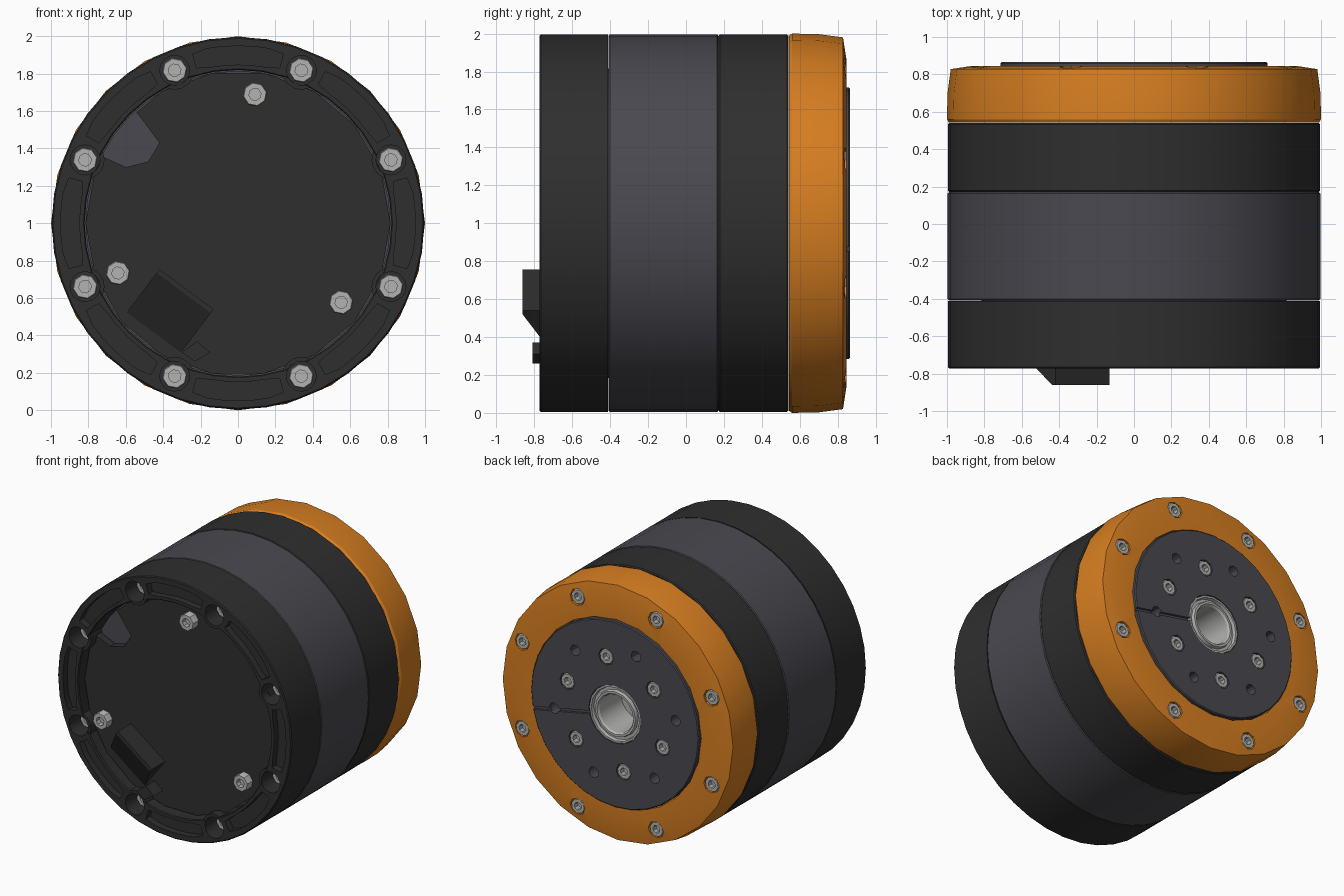
import bpy, bmesh
from math import cos, sin, radians, pi
from mathutils import Vector

if "Cube" in bpy.data.objects:
    bpy.data.objects.remove(bpy.data.objects["Cube"])


def material(name, r, g, b):
    m = bpy.data.materials.new(name)
    m.diffuse_color = (r, g, b, 1)
    m.use_nodes = True
    m.node_tree.nodes["Principled BSDF"].inputs["Base Color"].default_value = m.diffuse_color
    return m


BLACK = material("black", 0.028, 0.028, 0.028)
SLATE = material("slate", 0.068, 0.066, 0.08)
ORANGE = material("orange", 0.68, 0.21, 0.015)
STEEL = material("steel", 0.45, 0.45, 0.44)


def finish(name, bm, mat):
    bmesh.ops.remove_doubles(bm, verts=bm.verts, dist=1e-5)
    bmesh.ops.recalc_face_normals(bm, faces=bm.faces)
    me = bpy.data.meshes.new(name)
    bm.to_mesh(me)
    bm.free()
    ob = bpy.data.objects.new(name, me)
    bpy.context.collection.objects.link(ob)
    if mat:
        me.materials.append(mat)
    return ob


def lathe(name, profile, mat=None, n=32, x=0, z=1, phase=0):
    """Closed (radius, y) profile turned about an axis parallel to y."""
    bm = bmesh.new()
    rings = []
    for i in range(n):
        a = 2 * pi * i / n + phase
        rings.append([bm.verts.new((x + r * cos(a), y, z + r * sin(a))) for r, y in profile])
    k = len(profile)
    for i in range(n):
        p, q = rings[i], rings[(i + 1) % n]
        for j in range(k):
            l = (j + 1) % k
            if profile[j][0] == 0 and profile[l][0] == 0:
                continue
            if profile[j][0] == 0:
                bm.faces.new((p[j], p[l], q[l]))
            elif profile[l][0] == 0:
                bm.faces.new((p[j], p[l], q[j]))
            else:
                bm.faces.new((p[j], p[l], q[l], q[j]))
    return finish(name, bm, mat)


def rod(name, x, z, r, y0, y1, mat=None, n=16):
    return lathe(name, [(0, y0), (r, y0), (r, y1), (0, y1)], mat, n, x, z)


def prism(name, pts, y0, y1, mat=None):
    """Outline in x, z extruded along y."""
    bm = bmesh.new()
    a = [bm.verts.new((x, y0, z)) for x, z in pts]
    b = [bm.verts.new((x, y1, z)) for x, z in pts]
    bm.faces.new(a)
    bm.faces.new(b[::-1])
    for i in range(len(pts)):
        j = (i + 1) % len(pts)
        bm.faces.new((a[i], a[j], b[j], b[i]))
    return finish(name, bm, mat)


def combine(target, tools, op='DIFFERENCE'):
    bpy.context.view_layer.objects.active = target
    for t in tools:
        t.hide_render = True
        m = target.modifiers.new("bool", 'BOOLEAN')
        m.operation, m.solver, m.object = op, 'EXACT', t
        bpy.ops.object.modifier_apply(modifier=m.name)
        bpy.data.objects.remove(t)


def polar(r, deg):
    a = radians(deg)
    return r * cos(a), 1 + r * sin(a)


def screw(name, x, z, r, top, d, height=0.07):
    """Socket head; d is the side it faces along y."""
    s = 0.5 * r
    return lathe(name, [(0, top - d * 0.04), (s, top - d * 0.04), (s, top),
                        (r * 0.92, top), (r, top - d * 0.012),
                        (r, top - d * height), (0, top - d * height)], STEEL, 8, x, z, 0.2)


EIGHT = [22.5 + 45 * i for i in range(8)]

# front housing ring with screw bosses, counterbores and shallow pockets
ring = lathe("front_housing", [(0.82, -0.765), (0.826, -0.772), (0.988, -0.772), (0.995, -0.765),
                               (0.995, -0.412), (0.82, -0.412)], BLACK, 40)
combine(ring, [rod("boss", *polar(0.885, a), 0.104, -0.768, -0.43) for a in EIGHT], 'UNION')
combine(ring, [rod("bore", *polar(0.885, a), 0.08, -0.9, -0.6) for a in EIGHT])
pockets = []
for i in range(8):
    arc = [45 * i + t for t in (-15, -10, -5, 0, 5, 10, 15)]
    outline = [polar(0.935, arc[0])] + [polar(0.948, a) for a in arc[1:-1]] + [polar(0.935, arc[-1])]
    outline += [polar(0.86, arc[-1])] + [polar(0.848, a) for a in arc[-2:0:-1]] + [polar(0.86, arc[0])]
    pockets.append(prism("pocket", outline, -0.9, -0.72))
combine(ring, pockets)

# middle and rear body sections
lathe("middle_housing", [(0, -0.63), (0.815, -0.63), (0.815, -0.408), (0.99, -0.408), (0.996, -0.402),
                         (0.996, 0.164), (0.99, 0.17), (0, 0.17)], SLATE, 40)
lathe("rear_housing", [(0, 0.17), (0.988, 0.17), (0.995, 0.178), (0.995, 0.532),
                       (0.988, 0.54), (0, 0.54)], BLACK, 40)

# recessed cover with a cable notch
cover = lathe("front_cover", [(0, -0.70), (0.815, -0.70), (0.815, -0.64), (0, -0.64)], BLACK, 18)
combine(cover, [prism("notch", [(-0.54, 1.59), (-0.42, 1.43), (-0.48, 1.33), (-0.6, 1.30),
                                (-0.73, 1.36), (-0.9, 1.5), (-0.7, 1.75)], -0.8, -0.6)])

# wedge shaped connector on the cover
A, B, v = Vector((-0.42, 0.755)), Vector((-0.13, 0.54)), Vector((-0.604, -0.797))
bm = bmesh.new()
for p in (A, B):
    for s, y in ((0, -0.862), (0.025, -0.862), (0.29, -0.70), (0.29, -0.68), (0, -0.68)):
        q = p + v * s
        bm.verts.new((q.x, y, q.y))
bmesh.ops.convex_hull(bm, input=bm.verts)
finish("connector", bm, BLACK)
prism("small_connector", [(-0.22, 0.37), (-0.15, 0.31), (-0.23, 0.26), (-0.30, 0.31)], -0.81, -0.66, BLACK)

# front screws
for i, a in enumerate(EIGHT):
    screw(f"front_ring_screw_{i + 1}", *polar(0.885, a), 0.068, -0.66, -1, 0.065)
for i in range(3):
    screw(f"cover_screw_{i + 1}", *polar(0.695, 82.5 + 120 * i), 0.066, -0.76, -1)

# orange rear flange with sunken screws
flange = lathe("rear_flange", [(0.722, 0.543), (0.99, 0.543), (1.0, 0.56), (0.997, 0.70), (0.98, 0.828),
                               (0.87, 0.845), (0.722, 0.845)], ORANGE, 24)
combine(flange, [rod("bore", *polar(0.872, a), 0.064, 0.77, 0.95, n=8) for a in EIGHT])
for i, a in enumerate(EIGHT):
    screw(f"flange_screw_{i + 1}", *polar(0.872, a), 0.06, 0.838, 1)

# output disc with index groove, tapped holes and screws
disc = lathe("output_disc", [(0.22, 0.545), (0.715, 0.545), (0.715, 0.858), (0.708, 0.865),
                             (0.22, 0.865)], SLATE, 32)
SIX = [60 * i for i in range(6)]
combine(disc, [rod("hole", *polar(0.525, a - 10), 0.04, 0.75, 0.95, n=12) for a in SIX])
combine(disc, [rod("bore", *polar(0.43, a + 20), 0.064, 0.79, 0.95, n=8) for a in SIX])
u = Vector((cos(radians(-11)), sin(radians(-11))))
w = Vector((-u.y, u.x)) * 0.012
groove = [(p.x, 1 + p.y) for p in (u * 0.2 - w, u * 0.75 - w, u * 0.75 + w, u * 0.2 + w)]
combine(disc, [prism("groove", groove, 0.845, 0.95)])
for i, a in enumerate(SIX):
    screw(f"disc_screw_{i + 1}", *polar(0.43, a + 20), 0.06, 0.862, 1)

# steel hub with a blind bore
lathe("centre_hub", [(0, 0.58), (0.145, 0.58), (0.145, 0.845), (0.155, 0.86), (0.172, 0.86), (0.178, 0.835),
                     (0.2, 0.835), (0.205, 0.86), (0.219, 0.86), (0.219, 0.545), (0, 0.545)], STEEL, 16)

# smooth the curved walls, keep edges crisp
for ob in bpy.context.scene.objects:
    ob.select_set(True)
    bpy.context.view_layer.objects.active = ob
bpy.ops.object.shade_smooth_by_angle(angle=radians(30))
